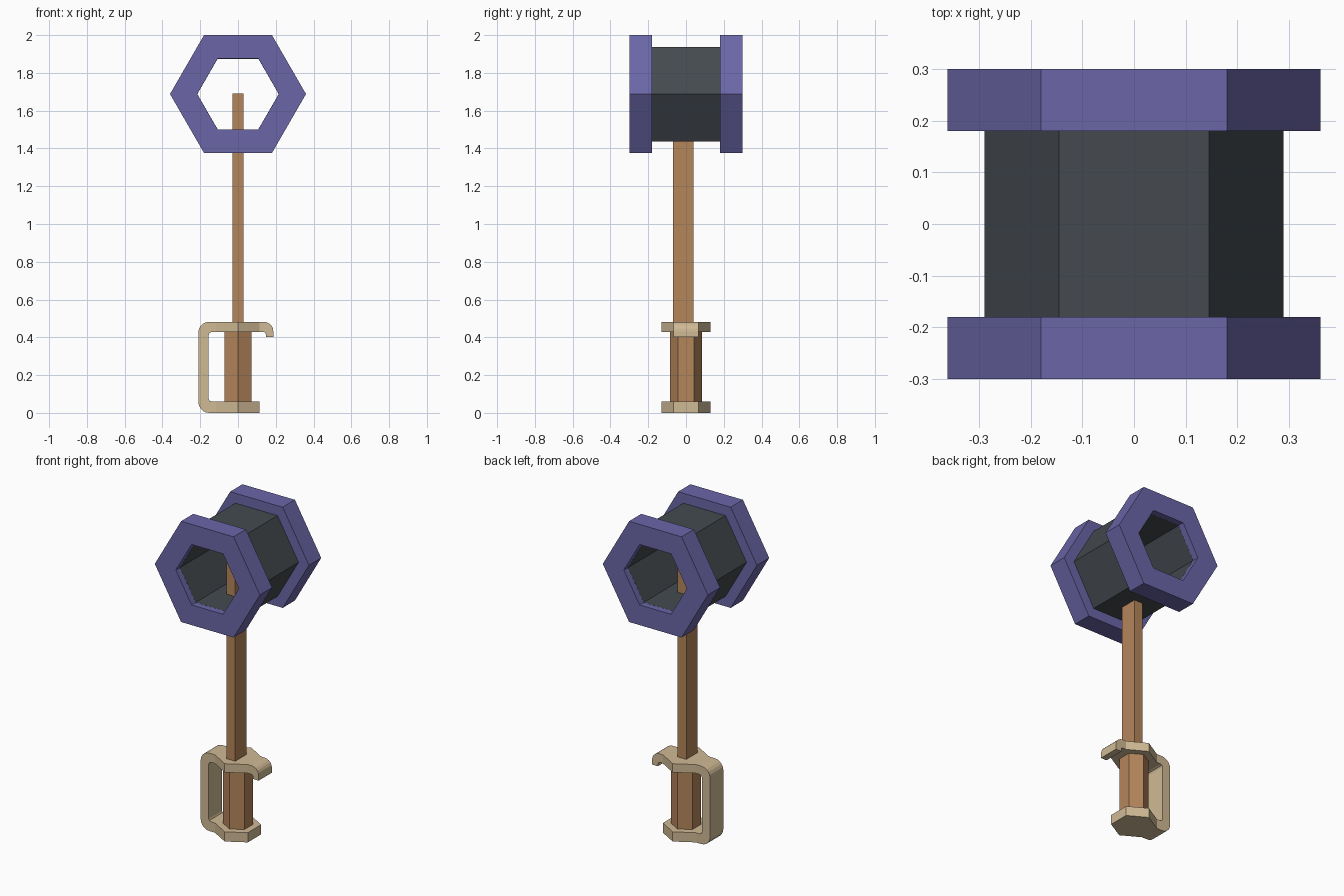
import bpy, bmesh
from math import pi, cos, sin, radians

cube = bpy.data.objects.get("Cube")
if cube:
    bpy.data.objects.remove(cube, do_unlink=True)


def material(name, rgb):
    m = bpy.data.materials.new(name)
    m.use_nodes = True
    m.diffuse_color = (*rgb, 1)
    m.node_tree.nodes["Principled BSDF"].inputs["Base Color"].default_value = (*rgb, 1)
    return m


purple = material("purple", (0.147, 0.133, 0.39))
charcoal = material("charcoal", (0.058, 0.068, 0.078))
wood = material("wood", (0.46, 0.238, 0.105))
tan = material("tan", (0.63, 0.49, 0.30))


def finish(name, bm, mat):
    bmesh.ops.recalc_face_normals(bm, faces=bm.faces)
    mesh = bpy.data.meshes.new(name)
    bm.to_mesh(mesh)
    bm.free()
    mesh.materials.append(mat)
    obj = bpy.data.objects.new(name, mesh)
    bpy.context.collection.objects.link(obj)
    return obj


def hexagon(radius, start=0):
    return [(radius * cos(start + i * pi / 3), radius * sin(start + i * pi / 3)) for i in range(6)]


def prism(name, outline, low, high, mat, axis="z"):
    """Extrude a flat outline along z, or an x-z outline along y."""
    bm = bmesh.new()
    place = (lambda a, b: (a, b, low)) if axis == "z" else (lambda a, b: (a, low, b))
    face = bm.faces.new([bm.verts.new(place(a, b)) for a, b in outline])
    new = bmesh.ops.extrude_face_region(bm, geom=[face])["geom"]
    move = (0, 0, high - low) if axis == "z" else (0, high - low, 0)
    bmesh.ops.translate(bm, vec=move, verts=[v for v in new if isinstance(v, bmesh.types.BMVert)])
    return finish(name, bm, mat)


HEAD_Z = 1.688


def hex_tube(name, outer, inner, low, high, mat):
    """Hollow hexagonal tube along y at the head height."""
    bm = bmesh.new()
    loops = [[bm.verts.new((x, y, HEAD_Z + z)) for x, z in hexagon(r)]
             for r, y in ((outer, low), (outer, high), (inner, high), (inner, low))]
    for k in range(4):
        a, b = loops[k], loops[(k + 1) % 4]
        for i in range(6):
            j = (i + 1) % 6
            bm.faces.new((a[i], a[j], b[j], b[i]))
    return finish(name, bm, mat)


# Hammer head: hollow barrel with a thick ring at each end
hex_tube("head_barrel", 0.289, 0.2155, -0.26, 0.26, charcoal)
hex_tube("front_ring", 0.36, 0.216, -0.30, -0.18, purple)
hex_tube("back_ring", 0.36, 0.216, 0.18, 0.30, purple)

# Shaft and grip
prism("shaft", [(-0.03, -0.07), (0.03, -0.07), (0.03, 0.04), (-0.03, 0.04)], 0.44, 1.69, wood)
prism("grip", hexagon(0.084, pi / 6), 0.03, 0.45, wood)

# Hexagonal plates above and below the grip
prism("pommel_plate", hexagon(0.13, pi / 6), 0, 0.06, tan)
prism("guard_plate", hexagon(0.13, pi / 6), 0.428, 0.482, tan)


def arc(cx, cz, radius, start, end, steps=5):
    angles = [radians(start + (end - start) * i / steps) for i in range(steps + 1)]
    return [(cx + radius * cos(a), cz + radius * sin(a)) for a in angles]


# Knuckle guard joining the plates on one side
knuckle = ([(-0.05, 0.482)] + arc(-0.152, 0.424, 0.058, 90, 180) + arc(-0.152, 0.058, 0.058, 180, 270)
           + [(-0.05, 0), (-0.05, 0.06)] + arc(-0.14, 0.075, 0.015, 270, 180, 2)
           + arc(-0.14, 0.413, 0.015, 180, 90, 2) + [(-0.05, 0.428)])
prism("knuckle_guard", knuckle, -0.065, 0.065, tan, "y")

# Hooked finger rest on the other side
hook = ([(0.05, 0.428)] + arc(0.137, 0.418, 0.01, 90, 0, 2) + [(0.147, 0.402), (0.187, 0.402)]
        + arc(0.137, 0.432, 0.05, 0, 90) + [(0.05, 0.482)])
prism("guard_hook", hook, -0.065, 0.065, tan, "y")
